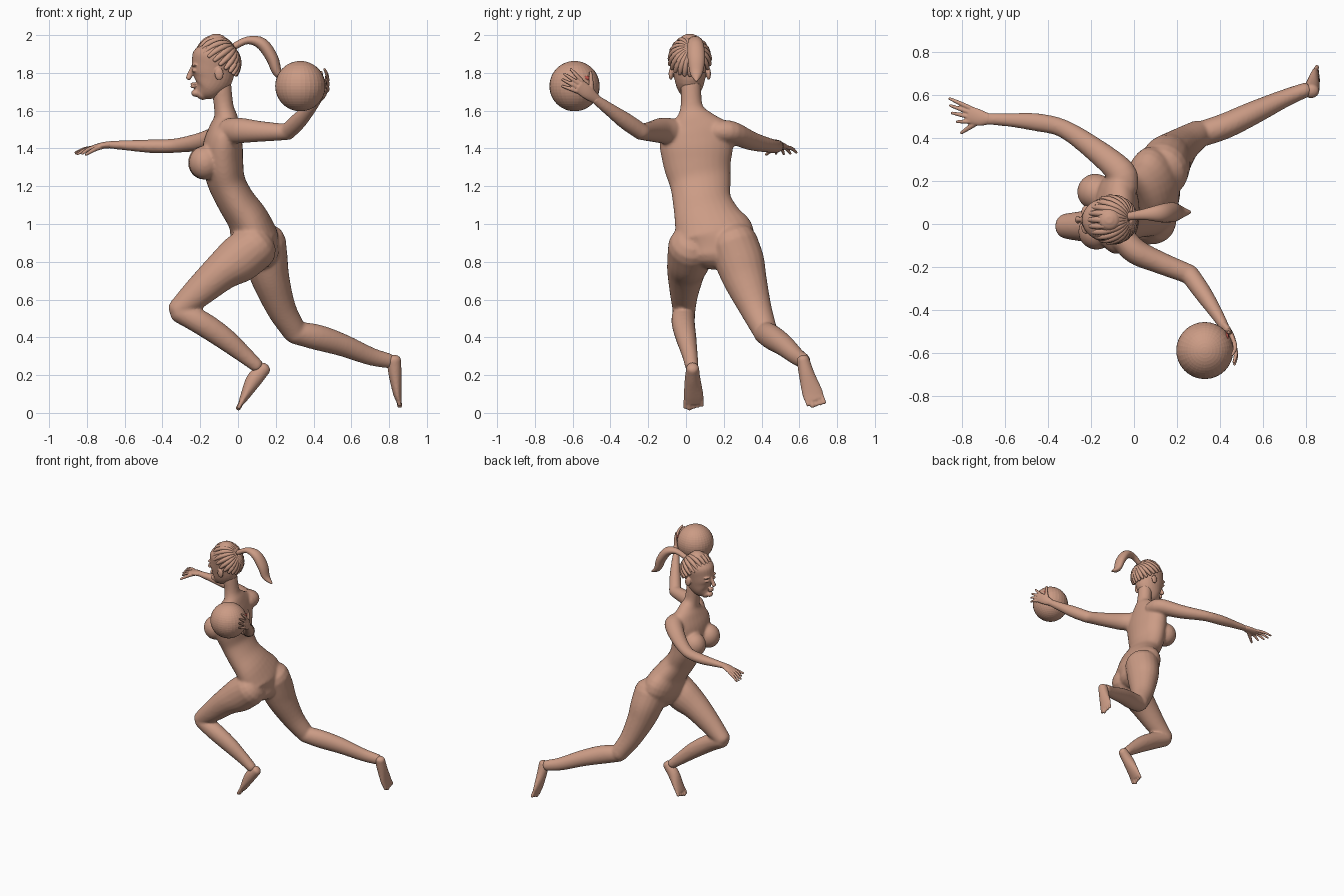
import bpy
import bmesh
from math import sin, cos, pi, radians
from mathutils import Vector, Matrix

default_cube = bpy.data.objects.get("Cube")
if default_cube:
    bpy.data.objects.remove(default_cube, do_unlink=True)


def make_material(name, color):
    mat = bpy.data.materials.new(name)
    mat.use_nodes = True
    mat.diffuse_color = (*color, 1)
    mat.node_tree.nodes["Principled BSDF"].inputs["Base Color"].default_value = (*color, 1)
    return mat


skin = make_material("warm tan", (0.6, 0.33, 0.235))
red = make_material("dull red", (0.5, 0.09, 0.07))

SIDE_X, SIDE_Y, SIDE_Z = Vector((1, 0, 0)), Vector((0, 1, 0)), Vector((0, 0, 1))


def spline(sections, steps):
    """Catmull-Rom interpolation of (x, y, z, half width, half depth) rows."""
    rows = [Vector(s) for s in sections]
    rows = [rows[0] * 2 - rows[1]] + rows + [rows[-1] * 2 - rows[-2]]
    out = []
    for p, q, r, s in zip(rows, rows[1:], rows[2:], rows[3:]):
        for k in range(steps):
            t = k / steps
            out.append((q * 2 + (r - p) * t + (p * 2 - q * 5 + r * 4 - s) * t * t
                        + (q * 3 - p - r * 3 + s) * t ** 3) / 2)
    return out + [rows[-2]]


def loft(bm, sections, side=SIDE_Y, sides=20, steps=4):
    """Closed elliptical tube with rounded ends."""
    rows = spline(sections, steps)
    centers = [Vector(r[:3]) for r in rows]
    last = len(rows) - 1
    rings = []

    def ring(center, tangent, a, b):
        u = (side - tangent * side.dot(tangent)).normalized()
        v = tangent.cross(u)
        rings.append([bm.verts.new(center + u * a * cos(w) + v * b * sin(w))
                      for w in (2 * pi * k / sides for k in range(sides))])

    for i, row in enumerate(rows):
        tangent = (centers[min(i + 1, last)] - centers[max(i - 1, 0)]).normalized()
        a, b = max(row[3], 0.003), max(row[4], 0.003)
        dome = [radians(w) for w in (75, 50, 25)]
        reach = min(a, b) * 0.8
        if i == 0:
            for w in dome:
                ring(centers[i] - tangent * reach * sin(w), tangent, a * cos(w), b * cos(w))
        ring(centers[i], tangent, a, b)
        if i == last:
            for w in reversed(dome):
                ring(centers[i] + tangent * reach * sin(w), tangent, a * cos(w), b * cos(w))
    for low, high in zip(rings, rings[1:]):
        for k in range(sides):
            n = (k + 1) % sides
            bm.faces.new((low[k], low[n], high[n], high[k]))
    bm.faces.new(rings[0][::-1])
    bm.faces.new(rings[-1])


def ball(bm, center, size, segments=24, rings=16):
    matrix = Matrix.Translation(center) @ Matrix.Diagonal((*size, 1))
    bmesh.ops.create_uvsphere(bm, u_segments=segments, v_segments=rings, radius=1, matrix=matrix)


def finish(name, bm, voxel=0, relax=0, mat=skin, smooth=True):
    """Turn the parts into an object, optionally fused into one skin."""
    bmesh.ops.recalc_face_normals(bm, faces=bm.faces)
    for face in bm.faces:
        face.smooth = smooth
    mesh = bpy.data.meshes.new(name)
    bm.to_mesh(mesh)
    bm.free()
    mesh.materials.append(mat)
    obj = bpy.data.objects.new(name, mesh)
    bpy.context.collection.objects.link(obj)
    if voxel:
        fuse = obj.modifiers.new("Fuse", 'REMESH')
        fuse.mode = 'VOXEL'
        fuse.voxel_size = voxel
        fuse.use_smooth_shade = True
        soften = obj.modifiers.new("Soften", 'SMOOTH')
        soften.factor = 0.5
        soften.iterations = relax
    return obj


# Body: trunk and neck
body = bmesh.new()
loft(body, [(.12, .15, .84, .14, .1), (.09, .15, .92, .215, .125), (.055, .115, 1.02, .18, .11),
            (-.01, .085, 1.12, .155, .1), (-.06, .075, 1.22, .162, .1),
            (-.08, .06, 1.32, .18, .108), (-.08, .055, 1.42, .195, .105),
            (-.07, .05, 1.5, .18, .085), (-.065, .04, 1.56, .11, .065),
            (-.075, .03, 1.62, .06, .052), (-.09, .025, 1.74, .054, .054)], sides=28)
for x, y in ((-.18, .15), (-.175, -.035)):
    ball(body, (x, y, 1.325), (.085, .085, .09))

# Bent leg
loft(body, [(.09, .03, .88, .125, .125), (0, .015, .81, .115, .125), (-.09, 0, .745, .1, .102),
            (-.22, -.01, .63, .075, .08), (-.315, -.01, .545, .06, .06)])
loft(body, [(-.31, -.01, .535, .06, .058), (-.2, -.015, .48, .062, .064),
            (-.08, 0, .4, .055, .06), (.03, .02, .31, .042, .046), (.1, .03, .25, .036, .036)])

# Trailing leg
loft(body, [(.13, .25, .9, .13, .125), (.15, .285, .8, .13, .115), (.175, .315, .7, .115, .1),
            (.23, .37, .55, .085, .078), (.3, .42, .43, .065, .064)])
loft(body, [(.3, .415, .425, .06, .06), (.42, .455, .4, .06, .068), (.55, .515, .36, .055, .06),
            (.7, .585, .3, .042, .048), (.8, .625, .275, .035, .04)])

# Throwing arm
loft(body, [(-.05, -.07, 1.49, .07, .06), (.01, -.13, 1.495, .068, .06), (.12, -.18, 1.49, .055, .052),
            (.26, -.235, 1.487, .043, .046)], SIDE_Z)
loft(body, [(.26, -.235, 1.487, .045, .045), (.32, -.32, 1.545, .045, .042),
            (.38, -.41, 1.61, .034, .032), (.425, -.485, 1.665, .026, .022)], SIDE_Z)

# Reaching arm
loft(body, [(-.05, .17, 1.49, .06, .07), (-.06, .24, 1.485, .06, .068), (-.18, .345, 1.44, .05, .055),
            (-.33, .445, 1.415, .038, .043), (-.46, .475, 1.412, .036, .042),
            (-.58, .485, 1.416, .028, .032), (-.69, .49, 1.42, .019, .027)], SIDE_Z)
finish("body", body, 0.009, 6)

# Feet: heel, sole and five toes each
feet = {
    "bent_leg_foot": [(.138, .035, .235, .034, .036), (.085, .035, .175, .042, .042),
                      (.04, .04, .095, .052, .026), (.018, .04, .055, .052, .016)],
    "trailing_leg_foot": [(.825, .62, .28, .034, .038), (.832, .64, .2, .042, .034),
                          (.842, .668, .11, .054, .023), (.85, .682, .07, .052, .016)],
}
for name, sole in feet.items():
    bm = bmesh.new()
    loft(bm, sole)
    start, back = Vector(sole[-1][:3]), Vector(sole[-2][:3])
    ahead = (start - back).normalized()
    for k in range(5):
        shift = SIDE_Y * (k - 2) * 0.022
        root = start + shift - ahead * 0.01
        tip = root + ahead * (0.045 - 0.006 * abs(k - 1))
        size = 0.014 if k == 1 else 0.011
        loft(bm, [(*root, size, size), (*tip, size, size)], sides=10)
    finish(name, bm, 0.005, 3)


# Hands: palm, fingers and thumb
def hand(name, palm, tips, thumb, side, bow):
    bm = bmesh.new()
    loft(bm, palm, side)
    wrist, knuckle = Vector(palm[0][:3]), Vector(palm[-1][:3])
    across = side * palm[-1][3]
    for k, tip in enumerate(tips):
        root = knuckle + across * (0.8 - 1.6 * k / 3)
        middle = (root + Vector(tip)) / 2 + Vector(bow)
        loft(bm, [(*root, .011, .011), (*middle, .01, .01), (*tip, .007, .007)], sides=10)
    root = wrist.lerp(knuckle, 0.25)
    middle = root.lerp(Vector(thumb), 0.5) + Vector(bow)
    loft(bm, [(*root, .015, .015), (*middle, .013, .013), (*thumb, .008, .008)], sides=10)
    finish(name, bm, 0.004, 3)


hand("throwing_hand",
     [(.42, -.475, 1.66, .026, .02), (.45, -.52, 1.695, .036, .016), (.468, -.565, 1.73, .038, .013)],
     [(.458, -.61, 1.82), (.466, -.645, 1.795), (.468, -.655, 1.765), (.468, -.655, 1.73)],
     (.44, -.505, 1.805), Vector((0, .4, .9)).normalized(), (.008, 0, 0))
hand("reaching_hand",
     [(-.68, .49, 1.42, .027, .019), (-.72, .495, 1.415, .038, .017), (-.765, .51, 1.405, .04, .013)],
     [(-.86, .585, 1.378), (-.858, .553, 1.372), (-.85, .518, 1.37), (-.825, .477, 1.372)],
     (-.805, .425, 1.368), SIDE_Y, (0, 0, .006))

# Head: skull and jaw, nose, lips, eyes, ears
head = bmesh.new()
loft(head, [(-.195, .02, 1.69, .035, .038), (-.165, .02, 1.72, .065, .075),
            (-.14, .02, 1.77, .082, .108), (-.13, .02, 1.83, .095, .116),
            (-.12, .02, 1.89, .105, .12), (-.115, .02, 1.935, .09, .095),
            (-.115, .02, 1.96, .06, .06)], sides=28)
loft(head, [(-.24, .02, 1.83, .01, .01), (-.255, .02, 1.79, .013, .015),
            (-.262, .02, 1.773, .02, .014)], sides=12)
for z in (1.727, 1.741):
    ball(head, (-.236, .02, z), (.016, .026, .008))
ball(head, (-.225, .02, 1.693), (.022, .026, .02))
for sign in (-1, 1):
    ball(head, (-.231, .02 + sign * .038, 1.812), (.014, .02, .009))
    ball(head, (-.226, .02 + sign * .038, 1.84), (.02, .03, .008))
    ball(head, (-.1, .02 + sign * .1, 1.795), (.024, .012, .034))
finish("head", head, 0.005, 3)

# Braids gathered from the hairline towards the tie
braids = bmesh.new()
middle = Vector((-.115, .02, 1.85))
tie = Vector((.8, 0, .6))
forward = Vector((-.6, 0, .8))
COUNT = 22
for k in range(COUNT):
    phi = 2 * pi * k / COUNT
    away = forward * cos(phi) + SIDE_Y * sin(phi)
    reach = radians(86 + 22 * cos(phi))
    path = []
    for step in range(7):
        theta = reach * (0.1 + 0.9 * step / 6)
        d = tie * cos(theta) + away * sin(theta)
        spot = middle + Vector((d.x * .117, d.y * .107, d.z * .136))
        size = 0.006 + 0.011 * sin(theta * pi / (reach * 1.15))
        path.append((*spot, size, size))
    loft(braids, path, Vector((.31, .47, .83)), sides=8, steps=2)
finish("braided_hair", braids)

# Ponytail
tail = bmesh.new()
loft(tail, [(-.03, .035, 1.935, .018, .018), (.05, .045, 1.972, .026, .02),
            (.125, .05, 1.955, .042, .032), (.18, .055, 1.88, .046, .032),
            (.21, .055, 1.8, .034, .024), (.26, .055, 1.76, .008, .006)])
finish("ponytail", tail)

# Ball with a small red mark under the hand
sphere = bmesh.new()
ball(sphere, (.33, -.59, 1.73), (.133, .133, .133), 32, 24)
finish("ball", sphere, smooth=False)
mark = bmesh.new()
ball(mark, (.434, -.53, 1.772), (.008, .03, .012), 16, 8)
finish("ball_mark", mark, mat=red)
